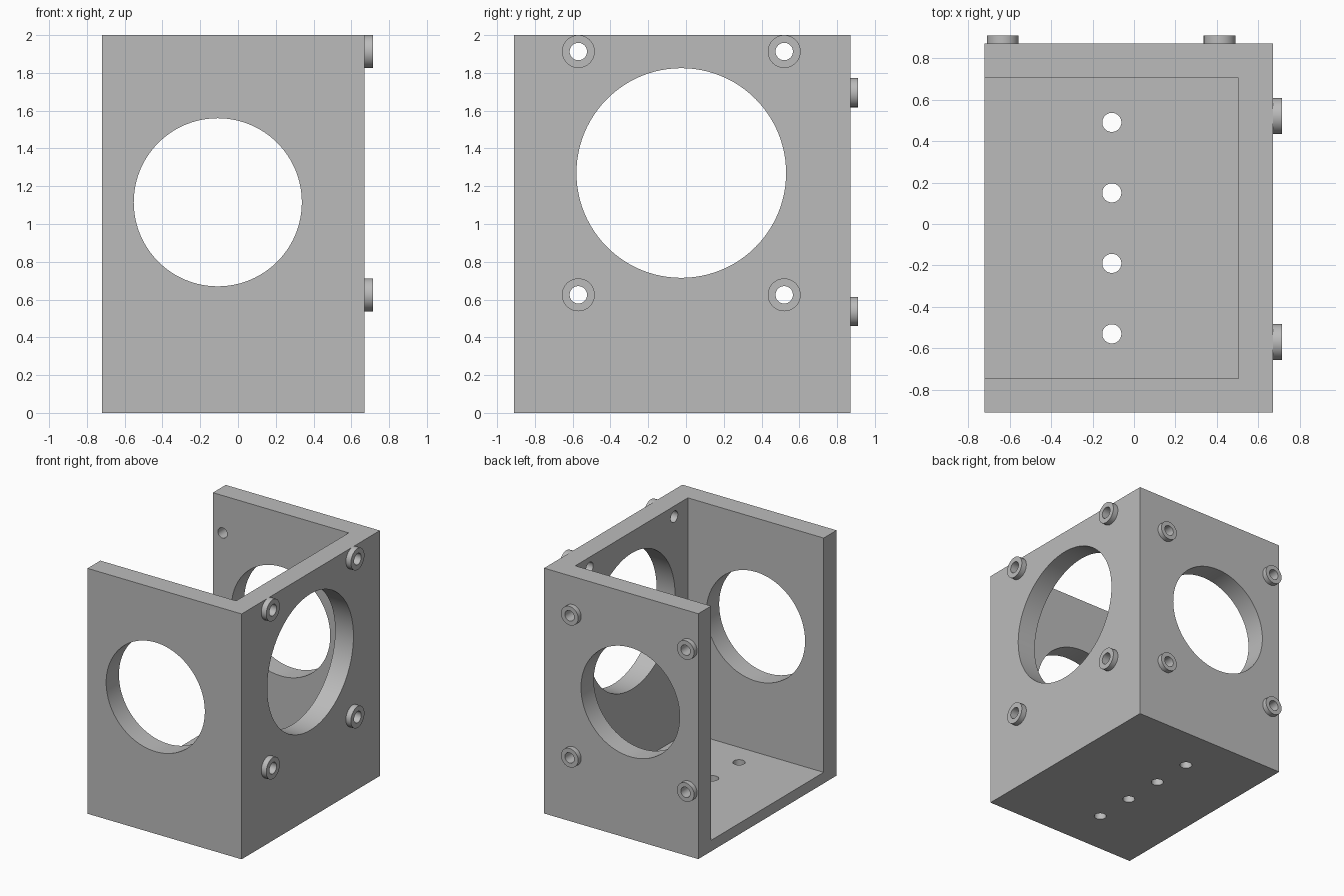
import bpy
from math import radians

cube = bpy.data.objects.get("Cube")
if cube:
    bpy.data.objects.remove(cube, do_unlink=True)

grey = bpy.data.materials.new("plain grey")
grey.use_nodes = True
colour = (0.5, 0.5, 0.5, 1)
grey.diffuse_color = colour
grey.node_tree.nodes["Principled BSDF"].inputs["Base Color"].default_value = colour

TURN = {"X": (0, radians(90), 0), "Y": (radians(90), 0, 0), "Z": (0, 0, 0)}


def box(name, low, high):
    centre = [(a + b) / 2 for a, b in zip(low, high)]
    bpy.ops.mesh.primitive_cube_add(size=1, location=centre)
    ob = bpy.context.object
    ob.name = name
    ob.scale = [b - a for a, b in zip(low, high)]
    bpy.ops.object.transform_apply(location=False, rotation=False, scale=True)
    ob.data.materials.append(grey)
    return ob


def cylinder(name, centre, radius, length, axis, sides=48):
    bpy.ops.mesh.primitive_cylinder_add(vertices=sides, radius=radius, depth=length,
                                        location=centre, rotation=TURN[axis])
    ob = bpy.context.object
    ob.name = name
    ob.data.materials.append(grey)
    return ob


def cut(target, cutter):
    mod = target.modifiers.new("cut", "BOOLEAN")
    mod.operation = "DIFFERENCE"
    mod.solver = "EXACT"
    mod.object = cutter
    bpy.context.view_layer.objects.active = target
    bpy.ops.object.modifier_apply(modifier=mod.name)


def drill(targets, centre, radius, length, axis, sides=48):
    cutter = cylinder("drill", centre, radius, length, axis, sides)
    for target in targets:
        cut(target, cutter)
    bpy.data.objects.remove(cutter, do_unlink=True)


# Bracket body: floor and three walls, open at the top and on one side
LEFT, BACK = 0.67, 0.87
body = box("bracket_body", (-0.72, -0.91, 0), (LEFT, BACK, 2))
cavity = box("cavity", (-1, -0.745, 0.09), (0.505, 0.705, 2.3))
cut(body, cavity)
bpy.data.objects.remove(cavity, do_unlink=True)

# Large openings: one through front and back walls, one through the side wall
drill([body], (-0.107, 0, 1.115), 0.445, 3, "Y", 96)
drill([body], (LEFT, -0.025, 1.27), 0.555, 0.8, "X", 96)

# Row of floor holes
for i in range(4):
    drill([body], (-0.107, -0.53 + 0.34 * i, 0), 0.046, 0.5, "Z")

parts = [body]

# Raised screw bosses on the side wall
for y in (-0.57, 0.52):
    for z in (0.625, 1.913):
        boss = cylinder("side_boss", (LEFT + 0.0225, y, z), 0.087, 0.045, "X")
        drill([body, boss], (LEFT, y, z), 0.046, 0.6, "X")
        parts.append(boss)

# Raised screw bosses on the back wall
for x in (-0.633, 0.413):
    for z in (0.537, 1.695):
        boss = cylinder("back_boss", (x, BACK + 0.02, z), 0.077, 0.04, "Y")
        drill([body, boss], (x, BACK, z), 0.042, 0.6, "Y")
        parts.append(boss)

# Smooth round surfaces, crisp edges
bpy.ops.object.select_all(action="DESELECT")
for ob in parts:
    ob.select_set(True)
bpy.context.view_layer.objects.active = body
bpy.ops.object.shade_smooth_by_angle(angle=radians(30))
